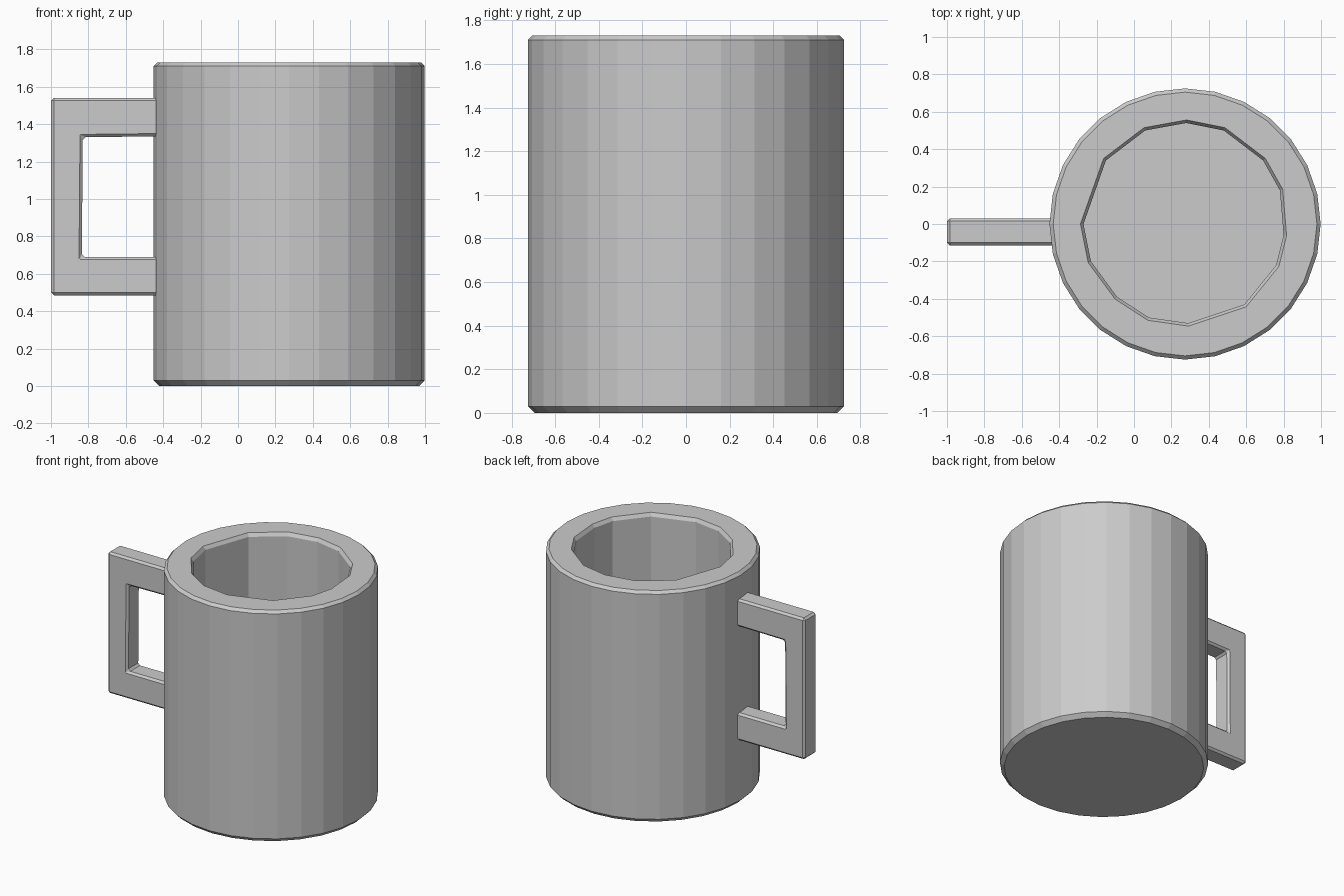
import bpy, bmesh, math

if "Cube" in bpy.data.objects:
    bpy.data.objects.remove(bpy.data.objects["Cube"])

CX, R, H, FLOOR = 0.273, 0.725, 1.73, 0.17
SIDES = 28


def finish(name, bm):
    bmesh.ops.recalc_face_normals(bm, faces=bm.faces)
    mesh = bpy.data.meshes.new(name)
    bm.to_mesh(mesh)
    bm.free()
    obj = bpy.data.objects.new(name, mesh)
    bpy.context.collection.objects.link(obj)
    return obj


def ring(bm, points, z):
    return [bm.verts.new((x, y, z)) for x, y in points]


def loft(bm, a, b):
    n = len(a)
    for i in range(n):
        j = (i + 1) % n
        bm.faces.new((a[i], a[j], b[j], b[i]))


def circle(r):
    return [(CX + r * math.cos(math.tau * i / SIDES), r * math.sin(math.tau * i / SIDES))
            for i in range(SIDES)]


# irregular faceted opening, seen from the top
opening = [(0.28, 0.54), (0.06, 0.50), (-0.15, 0.34), (-0.27, 0), (-0.23, -0.20),
           (-0.09, -0.39), (0.08, -0.50), (0.29, -0.53), (0.59, -0.43), (0.76, -0.22),
           (0.80, -0.06), (0.78, 0.18), (0.69, 0.34), (0.48, 0.50)]


def hole(s):
    return [(CX + (x - CX) * s, y * s) for x, y in opening]


# mug body: outer wall with chamfered base and rim
bm = bmesh.new()
outer = [ring(bm, circle(r), z) for r, z in
         ((R - 0.03, 0), (R, 0.03), (R, H - 0.02), (R - 0.02, H))]
for a, b in zip(outer, outer[1:]):
    loft(bm, a, b)
bm.faces.new(outer[0])

# inner wall and floor
inner = [ring(bm, hole(s), z) for s, z in ((1.03, H), (1, H - 0.025), (1, FLOOR))]
for a, b in zip(inner, inner[1:]):
    loft(bm, a, b)
bm.faces.new(inner[-1])

# flat rim between the two outlines
rim = [bm.edges.get((v[i], v[(i + 1) % len(v)]))
       for v in (outer[-1], inner[0]) for i in range(len(v))]
bmesh.ops.triangle_fill(bm, edges=rim, use_beauty=True, normal=(0, 0, 1))
finish("mug_body", bm)

# square handle: C-shaped outline extruded sideways
profile = [(-0.41, 1.54), (-1.0, 1.54), (-1.0, 0.485), (-0.41, 0.485),
           (-0.41, 0.69), (-0.835, 0.69), (-0.83, 1.33), (-0.41, 1.335)]
bm = bmesh.new()
front, back = ([bm.verts.new((x, y, z)) for x, z in profile] for y in (-0.115, 0.03))
loft(bm, front, back)
bm.faces.new(front)
bm.faces.new(back)
handle = finish("handle", bm)
bevel = handle.modifiers.new("soft_edges", 'BEVEL')
bevel.width = 0.015
bevel.segments = 1
